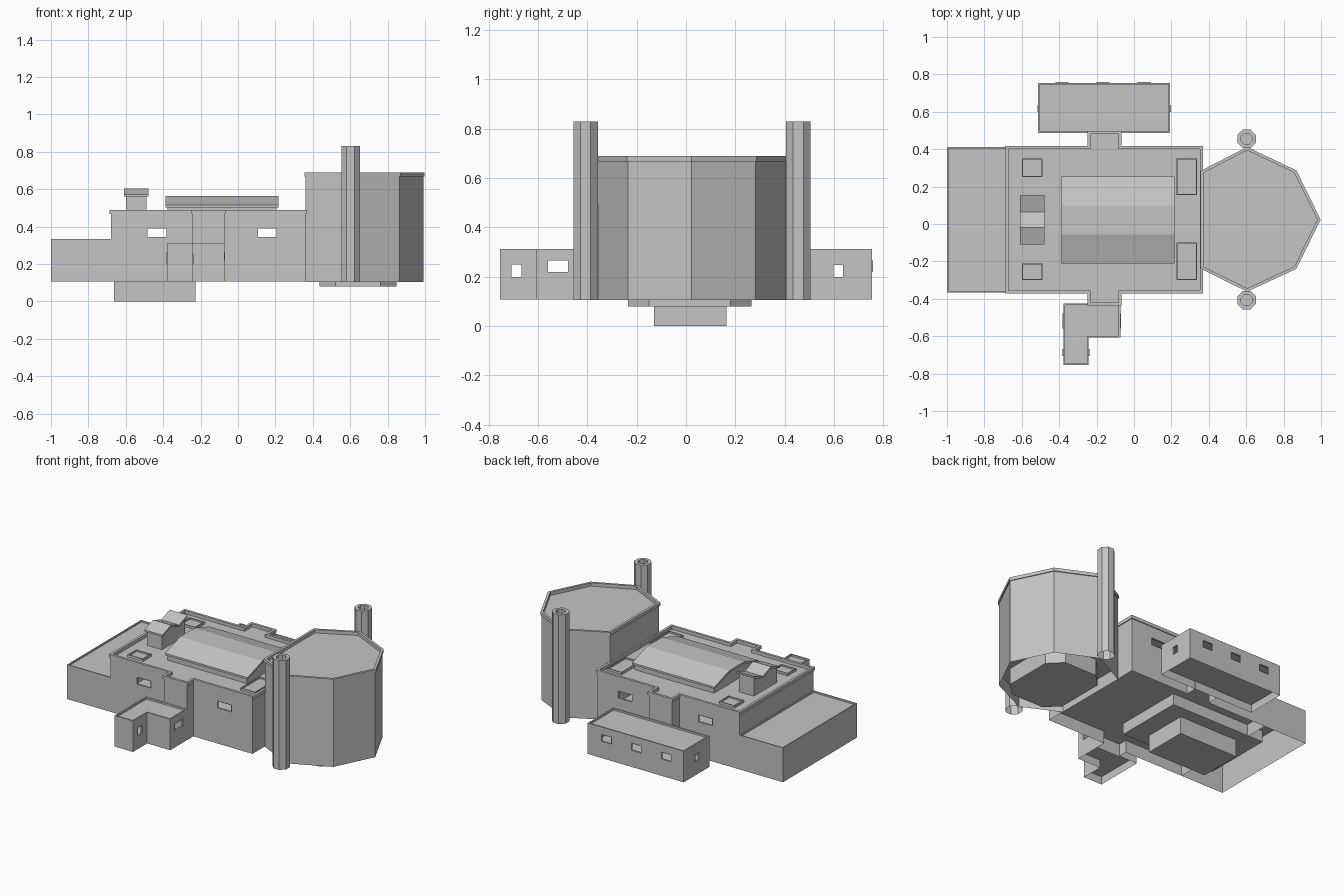
import bpy, bmesh, math
from mathutils import Vector

if "Cube" in bpy.data.objects:
    bpy.data.objects.remove(bpy.data.objects["Cube"])

GREY = bpy.data.materials.new("concrete grey")
GREY.diffuse_color = (0.56, 0.56, 0.56, 1)
GREY.use_nodes = True
GREY.node_tree.nodes["Principled BSDF"].inputs["Base Color"].default_value = GREY.diffuse_color


def finish(name, bm, fix=True):
    if fix:
        bmesh.ops.recalc_face_normals(bm, faces=bm.faces)
    mesh = bpy.data.meshes.new(name)
    bm.to_mesh(mesh)
    bm.free()
    mesh.materials.append(GREY)
    ob = bpy.data.objects.new(name, mesh)
    bpy.context.collection.objects.link(ob)
    return ob


def offset(points, d):
    """Move a counter-clockwise outline outward by d, with mitred corners."""
    out = []
    for i, p in enumerate(points):
        p = Vector(p)
        a = (p - Vector(points[i - 1])).normalized()
        b = (Vector(points[(i + 1) % len(points)]) - p).normalized()
        na, nb = Vector((a.y, -a.x)), Vector((b.y, -b.x))
        out.append(p + (na + nb) * d / (1 + na.dot(nb)))
    return out


def shell(name, outline, profile, floor=None):
    """Stack offset copies of an outline and close the last; the floor is set inside the open bottom."""
    bm = bmesh.new()
    rings = [[bm.verts.new((p.x, p.y, z)) for p in offset(outline, d)] for d, z in profile]
    n = len(outline)
    for r, s in zip(rings, rings[1:]):
        for i in range(n):
            j = (i + 1) % n
            bm.faces.new((r[i], r[j], s[j], s[i]))
    bm.faces.new(rings[-1])
    if floor:
        bm.faces.new([bm.verts.new((x, y, floor)) for x, y in reversed(outline)])
    return finish(name, bm)


def rect(x0, x1, y0, y1):
    return [(x0, y0), (x1, y0), (x1, y1), (x0, y1)]


def roofed(z0, z1, rim=0.009, drop=0.012):
    return [(0, z0), (0, z1), (-rim, z1), (-rim, z1 - drop)]


def corniced(z0, z1, band=0.022):
    return [(0, z0), (0, z1 - band), (0.006, z1 - band), (0.006, z1),
            (-0.01, z1), (-0.01, z1 - 0.022)]


def extrude_x(name, section, x0, x1):
    bm = bmesh.new()
    a, b = [[bm.verts.new((x, y, z)) for y, z in section] for x in (x0, x1)]
    n = len(section)
    for i in range(n):
        j = (i + 1) % n
        bm.faces.new((a[i], a[j], b[j], b[i]))
    bm.faces.new(a)
    bm.faces.new(b)
    return finish(name, bm)


def folded_roof(name, x0, x1, upper, thick, base, inset):
    """Overhanging folded roof slab on a body that follows its underside."""
    lower = [(y, z - thick) for y, z in upper]
    extrude_x(name + "_roof", upper + lower[::-1], x0, x1)
    mid = [(lower[0][0] + inset, lower[0][1])] + lower[1:-1] + [(lower[-1][0] - inset, lower[-1][1])]
    body = [(mid[0][0], base)] + mid + [(mid[-1][0], base)]
    extrude_x(name + "_body", body, x0 + inset, x1 - inset)


def window(ob, name, axis, pos, side, lo, hi, z0, z1):
    """Cut an opening in the wall at axis = pos, and line it with a thin frame."""
    other = 1 - axis
    bm = bmesh.new()
    bm.from_mesh(ob.data)
    for ax, val in ((other, lo), (other, hi), (2, z0), (2, z1)):
        wall = [f for f in bm.faces if all(abs(v.co[axis] - pos) < 1e-4 for v in f.verts)]
        co, no = Vector((0, 0, 0)), Vector((0, 0, 0))
        co[ax], no[ax] = val, 1
        geom = wall + list({e for f in wall for e in f.edges}) + list({v for f in wall for v in f.verts})
        bmesh.ops.bisect_plane(bm, geom=geom, plane_co=co, plane_no=no, dist=1e-5)
    hole = []
    for f in bm.faces:
        c = f.calc_center_median()
        if abs(c[axis] - pos) < 1e-4 and abs(f.normal[axis]) > .9 and lo < c[other] < hi and z0 < c.z < z1:
            hole.append(f)
    bmesh.ops.delete(bm, geom=hole, context='FACES')
    bm.to_mesh(ob.data)
    bm.free()
    bm = bmesh.new()
    loops = []
    for depth in (-.008, .004):
        loop = []
        for u, z in ((lo, z0), (hi, z0), (hi, z1), (lo, z1)):
            p = Vector((0, 0, z))
            p[axis], p[other] = pos + side * depth, u
            loop.append(bm.verts.new(p))
        loops.append(loop)
    for i in range(4):
        j = (i + 1) % 4
        bm.faces.new((loops[0][i], loops[0][j], loops[1][j], loops[1][i]))
    finish(name, bm)


# Main hall with a shallow bay on front and back, and the low wing
hall_outline = [(-.68, -.365), (-.242, -.365), (-.242, -.43), (-.072, -.43), (-.072, -.365), (.362, -.365),
                (.362, .412), (-.072, .412), (-.072, .49), (-.242, .49), (-.242, .412), (-.68, .412)]
hall = shell("main_hall", hall_outline, corniced(.107, .49), floor=.19)
shell("low_wing", rect(-1, -.68, -.365, .412), roofed(.107, .335, .007, .01))

# Polygonal tower with its hanging octagonal base
tower = [(.362, -.235), (.605, -.355), (.864, -.235), (.991, .023), (.864, .282), (.605, .405), (.362, .28)]
shell("tower", tower, corniced(.105, .69), floor=.19)
c, x0, x1, y0, y1 = .085, .437, .847, -.235, .265
octagon = [(x0 + c, y0), (x1 - c, y0), (x1, y0 + c), (x1, y1 - c),
           (x1 - c, y1), (x0 + c, y1), (x0, y1 - c), (x0, y0 + c)]
shell("tower_base", octagon, [(0, .19), (0, .08)])

# Chimneys on both sides of the tower
for side, cy in (("front", -.407), ("back", .455)):
    ring = [(.602 + .054 * math.cos(math.radians(22.5 + 45 * i)),
             cy + .054 * math.sin(math.radians(22.5 + 45 * i))) for i in range(8)]
    shell(side + "_chimney", ring, [(0, .105), (0, .83), (-.021, .83), (-.021, .78)])

# Basement plinth below the hall, hung from an inner block
shell("inner_block", rect(-.8, -.1, -.22, .25), [(0, .19), (0, .115)])
shell("basement_plinth", rect(-.663, -.228, -.13, .165), [(0, .115), (0, 0)])

# Side annexes
front = shell("front_annex", [(-.378, -.755), (-.242, -.755), (-.242, -.607), (-.073, -.607),
                              (-.073, -.425), (-.378, -.425)], roofed(.107, .313), floor=.16)
back = shell("back_annex", rect(-.512, .193, .487, .755), roofed(.107, .313), floor=.16)

# Roof vault and saw-tooth vent house
folded_roof("vault", -.388, .217, [(-.21, .515), (-.055, .565), (.1, .565), (.255, .515)], .013, .46, .01)
folded_roof("vent", -.61, -.478, [(-.11, .573), (-.02, .605), (.065, .573), (.155, .605)], .012, .46, .012)

# Low roof hatches with raised curbs
for i, (a, b, d, e) in enumerate([(-.6, -.488, .25, .35), (-.6, -.488, -.3, -.21),
                                  (.227, .337, .155, .35), (.227, .337, -.3, -.1)]):
    shell(f"roof_hatch_{i + 1}", rect(a, b, d, e), roofed(.46, .484, .006, .01))

# Windows: hall front and back
for i, (a, b) in enumerate([(-.483, -.383), (.107, .207)]):
    window(hall, f"hall_front_window_{i + 1}", 1, -.365, -1, a, b, .345, .39)
    window(hall, f"hall_back_window_{i + 1}", 1, .412, 1, a, b, .345, .39)
# Windows: back annex rear wall and both ends
for i, a in enumerate((-.42, -.2, .02)):
    window(back, f"annex_rear_window_{i + 1}", 1, .755, 1, a, a + .07, .22, .265)
window(back, "annex_right_window", 0, .193, 1, .598, .636, .2, .247)
window(back, "annex_left_window", 0, -.512, -1, .598, .636, .2, .247)
# Windows: front annex, seen through from side to side
window(front, "front_annex_small_window", 0, -.242, 1, -.707, -.667, .2, .25)
window(front, "front_annex_wide_window", 0, -.073, 1, -.56, -.479, .22, .265)
window(front, "front_annex_left_small_window", 0, -.378, -1, -.707, -.667, .2, .25)
window(front, "front_annex_left_wide_window", 0, -.378, -1, -.56, -.479, .22, .265)
